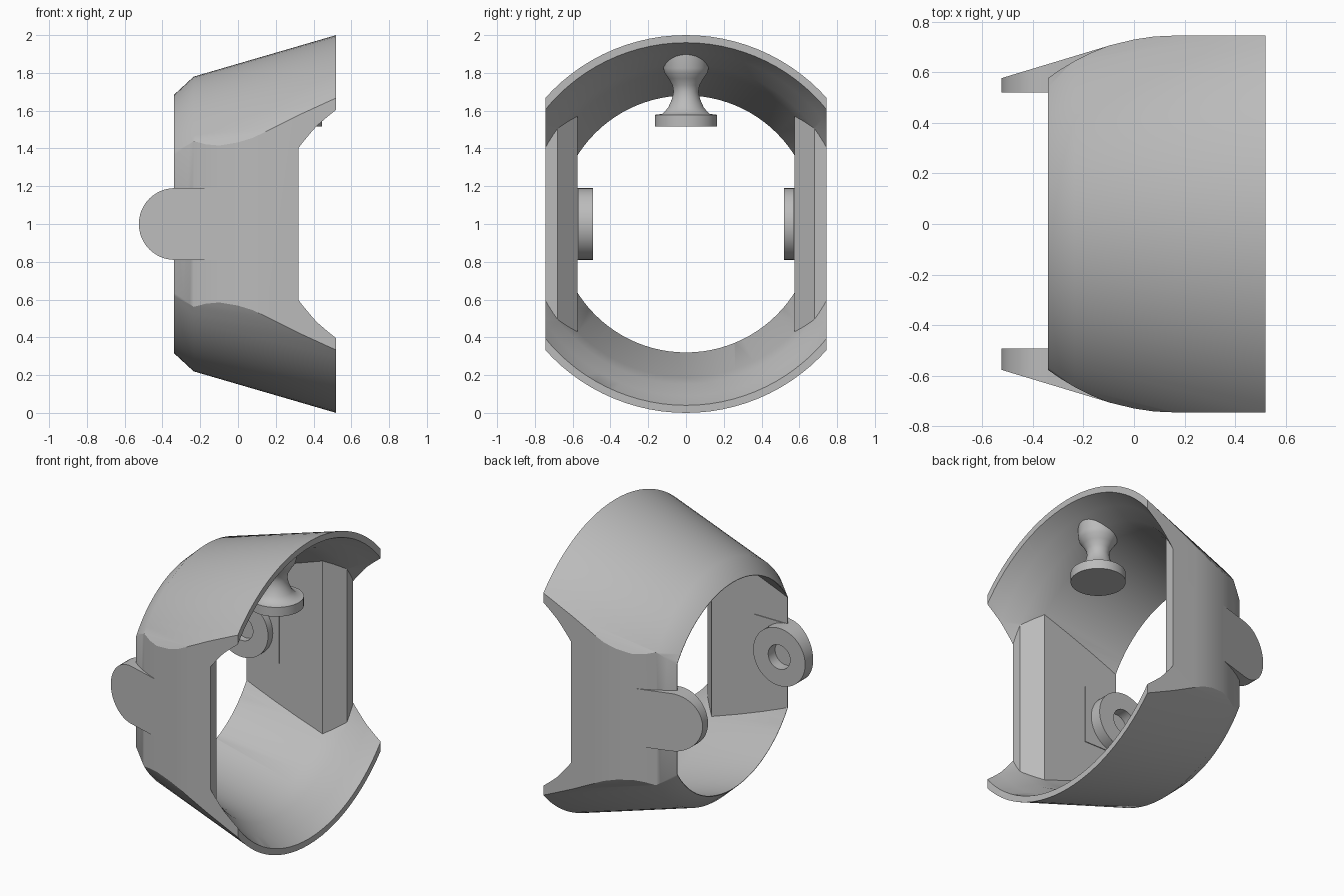
import bpy, bmesh, math
from mathutils import Matrix, Vector

cube = bpy.data.objects.get("Cube")
if cube:
    bpy.data.objects.remove(cube)

GREY = (0.5, 0.5, 0.5, 1)
grey = bpy.data.materials.new("plain_grey")
grey.use_nodes = True
grey.diffuse_color = GREY
grey.node_tree.nodes["Principled BSDF"].inputs["Base Color"].default_value = GREY


def make(name, bm):
    bmesh.ops.recalc_face_normals(bm, faces=bm.faces)
    mesh = bpy.data.meshes.new(name)
    bm.to_mesh(mesh)
    bm.free()
    mesh.materials.append(grey)
    ob = bpy.data.objects.new(name, mesh)
    bpy.context.collection.objects.link(ob)
    return ob


def revolve(profile, axis, origin, steps):
    """Spin (radius, distance) points about an axis; open ends are capped."""
    bm = bmesh.new()
    turn = Vector((0, 0, 1)).rotation_difference(Vector(axis)).to_matrix()
    rings = []
    for r, d in profile:
        ring = []
        for i in range(steps):
            a = math.tau * i / steps
            p = Vector((r * math.cos(a), r * math.sin(a), d))
            ring.append(bm.verts.new(turn @ p + Vector(origin)))
        rings.append(ring)
    for a, b in zip(rings, rings[1:]):
        for i in range(steps):
            j = (i + 1) % steps
            bm.faces.new((a[i], a[j], b[j], b[i]))
    bm.faces.new(rings[0])
    bm.faces.new(rings[-1])
    return bm


def prism(outline, z0, z1):
    """Extrude an (x, y) outline upward."""
    bm = bmesh.new()
    face = bm.faces.new([bm.verts.new((x, y, z0)) for x, y in outline])
    top = bmesh.ops.extrude_face_region(bm, geom=[face])["geom"]
    verts = [v for v in top if isinstance(v, bmesh.types.BMVert)]
    bmesh.ops.translate(bm, verts=verts, vec=(0, 0, z1 - z0))
    return bm


def cut(ob, cutter, operation):
    mod = ob.modifiers.new("cut", "BOOLEAN")
    mod.operation, mod.solver, mod.object = operation, "EXACT", cutter
    bpy.context.view_layer.objects.active = ob
    bpy.ops.object.modifier_apply(modifier=mod.name)
    bpy.data.objects.remove(cutter)


def smooth(ob, degrees):
    bpy.ops.object.select_all(action="DESELECT")
    ob.select_set(True)
    bpy.context.view_layer.objects.active = ob
    bpy.ops.object.shade_smooth_by_angle(angle=math.radians(degrees))


# Tapered ring, trimmed to rounded flat sides
CENTRE = (0, 0, 1)
ring = make("ring_body", revolve(
    [(0.683, -0.34), (0.78, -0.235), (1.0, 0.52)], (1, 0, 0), CENTRE, 96))
side = [(-0.34, 0.578), (-0.29, 0.612), (-0.235, 0.645), (-0.17, 0.678),
        (-0.1, 0.706), (0, 0.73), (0.08, 0.742), (0.15, 0.745), (0.7, 0.745)]
side = [(-0.5, 0.46)] + side
trim = make("side_trim", prism(side + [(x, -y) for x, y in reversed(side)], -0.2, 2.2))
cut(ring, trim, "INTERSECT")

# Flared cavity that leaves the two side walls standing
cavity = make("cavity", revolve(
    [(0.642, -0.5), (0.68, -0.34), (0.81, 0.215), (0.847, 0.32), (0.91, 0.42),
     (0.96, 0.52), (1.0, 0.6)], (1, 0, 0), CENTRE, 96))
wall = [(-0.7, 0.575), (0.215, 0.575), (0.32, 0.68), (0.32, 1.1), (-0.7, 1.1)]
for s in (1, -1):
    cut(cavity, make("wall_space", prism([(x, s * y) for x, y in wall], -0.3, 2.3)),
        "DIFFERENCE")
cut(ring, cavity, "DIFFERENCE")
smooth(ring, 30)

# Rounded tabs with a recessed round boss on the inside
TAB_X, TAB_R = -0.335, 0.19
for s, inner, label in ((1, 0.52, "back"), (-1, 0.493, "front")):
    boss = make(label + "_boss", revolve(
        [(0.08, 0.565), (0.08, inner), (TAB_R, inner), (TAB_R, 0.575)],
        (0, s, 0), (TAB_X, 0, 1), 48))
    smooth(boss, 30)

    arc = [math.radians(90 + 180 * i / 24) for i in range(25)]
    outline = [(TAB_X + TAB_R * math.cos(a), 1 + TAB_R * math.sin(a)) for a in arc]
    outline += [(-0.1, 1 - TAB_R), (-0.1, 1 + TAB_R)]
    bm = prism(outline, 0.57, 0.58)
    for v in bm.verts:
        x, z, y = v.co
        if y > 0.575:
            y = 0.577 + 0.302 * (x + 0.525)
        v.co = (x, s * y, z)
    smooth(make(label + "_tab", bm), 30)

# Flanged knob hanging from the roof, its root sloped to follow the shell
bm = revolve([(0.165, 1.517), (0.165, 1.578), (0.125, 1.583), (0.095, 1.615),
              (0.075, 1.66), (0.066, 1.7), (0.072, 1.735), (0.092, 1.77),
              (0.113, 1.8), (0.12, 1.825), (0.12, 1.885)], (0, 0, 1), (0.28, 0, 0), 48)
for v in bm.verts:
    if v.co.z > 1.88:
        v.co.z += 0.3 * (v.co.x - 0.28)
smooth(make("knob", bm), 40)
